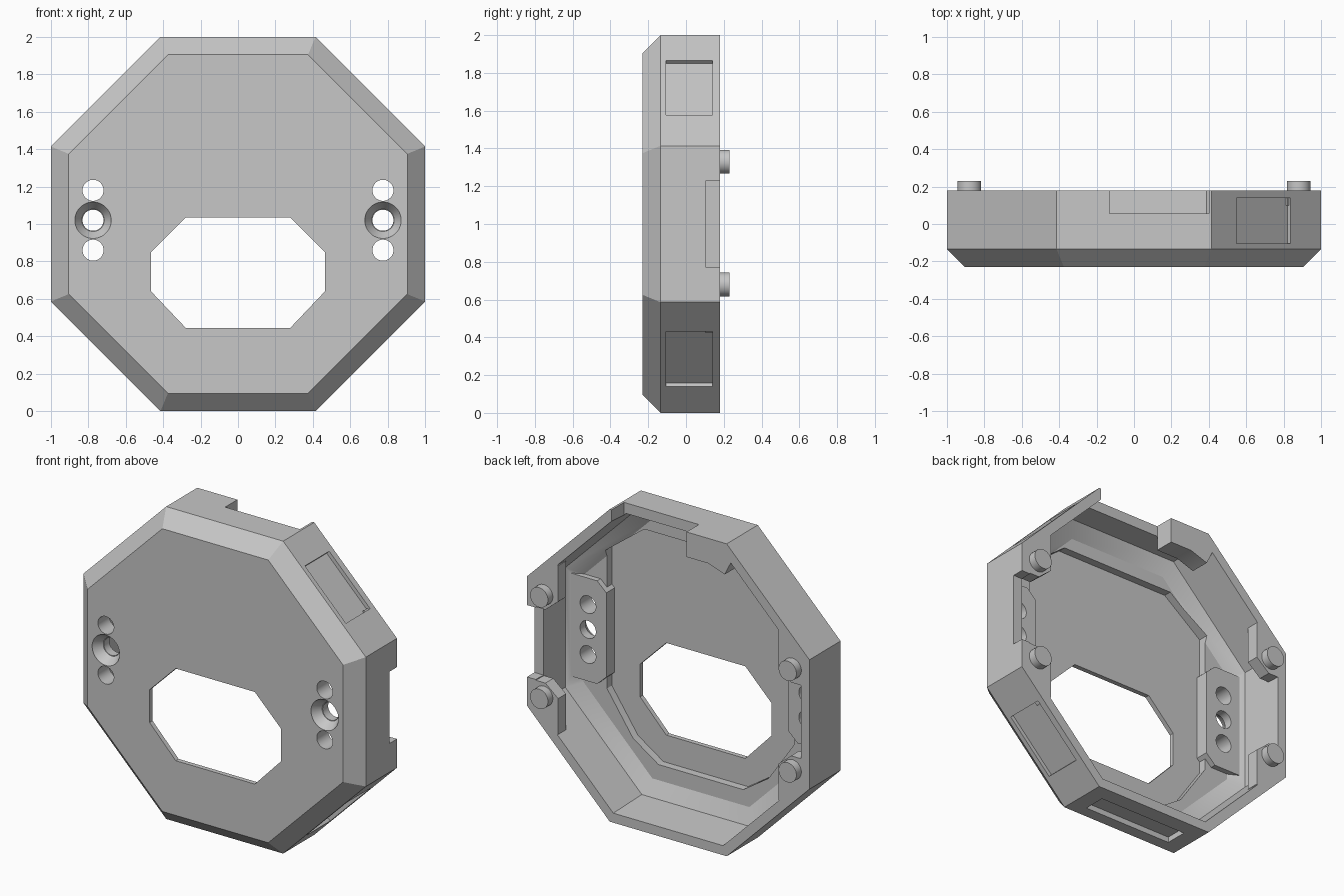
import bpy, bmesh, math
from mathutils import Matrix

if "Cube" in bpy.data.objects:
    bpy.data.objects.remove(bpy.data.objects["Cube"])

grey = bpy.data.materials.new("mid grey")
grey.use_nodes = True
colour = (0.57, 0.57, 0.57, 1)
grey.diffuse_color = colour
grey.node_tree.nodes["Principled BSDF"].inputs["Base Color"].default_value = colour


def add(name, bm):
    bmesh.ops.recalc_face_normals(bm, faces=bm.faces)
    mesh = bpy.data.meshes.new(name)
    bm.to_mesh(mesh)
    bm.free()
    mesh.materials.append(grey)
    ob = bpy.data.objects.new(name, mesh)
    bpy.context.collection.objects.link(ob)
    return ob


def loft(name, sections):
    """Closed solid through (y, outline) sections; outlines are (x, z) points."""
    bm = bmesh.new()
    rings = [[bm.verts.new((x, y, z)) for x, z in pts] for y, pts in sections]
    n = len(rings[0])
    for a, b in zip(rings, rings[1:]):
        for i in range(n):
            j = (i + 1) % n
            bm.faces.new((a[i], a[j], b[j], b[i]))
    bm.faces.new(rings[0])
    bm.faces.new(rings[-1])
    return add(name, bm)


def ngon(apothem, sides=8, cx=0, cz=1):
    r = apothem / math.cos(math.pi / sides)
    angles = [(i + 0.5) * math.tau / sides for i in range(sides)]
    return [(cx + r * math.cos(a), cz + r * math.sin(a)) for a in angles]


def mirrored(pts):
    """Right half outline, top to bottom, completed across x = 0."""
    return pts + [(-x, z) for x, z in reversed(pts)]


def edge_box(name, degrees, radial, along, depth):
    """Box placed against one side of the octagon."""
    bm = bmesh.new()
    bmesh.ops.create_cube(bm, size=1)
    ranges = (radial, depth, along)
    for v in bm.verts:
        v.co = [r[0] + (c + 0.5) * (r[1] - r[0]) for c, r in zip(v.co, ranges)]
    turn = Matrix.Rotation(math.radians(-degrees), 4, 'Y')
    bm.transform(Matrix.Translation((0, 0, 1)) @ turn)
    return add(name, bm)


def boolean(target, tool, operation='DIFFERENCE'):
    tool.hide_render = True
    mod = target.modifiers.new("cut", 'BOOLEAN')
    mod.object = tool
    mod.operation = operation
    mod.solver = 'EXACT'
    bpy.context.view_layer.objects.active = target
    bpy.ops.object.modifier_apply(modifier=mod.name)
    bpy.data.objects.remove(tool)


# Octagonal housing with a chamfered front, open at the back, with a stepped floor
body = loft("octagonal_housing", [(-0.23, ngon(0.905)), (-0.135, ngon(1)), (0.18, ngon(1))])
boolean(body, loft("cavity", [(-0.15, ngon(0.83)), (-0.10, ngon(0.925)), (0.2, ngon(0.94))]))
floor = mirrored([(0.40, 1.75), (0.665, 1.55), (0.665, 0.66), (0.48, 0.39), (0.30, 0.27)])
boolean(body, loft("floor_recess", [(-0.2, floor), (0, floor)]))

# Shallow rectangular pockets in the outer walls
for degrees, shift in ((45, 0.02), (-45, -0.01), (180, 0)):
    boolean(body, edge_box("pocket", degrees, (0.975, 1.1),
                           (shift - 0.205, shift + 0.205), (-0.105, 0.14)))
boolean(body, edge_box("bottom_pocket", -90, (0.965, 1.1), (-0.31, 0.31), (-0.06, 0.08)))

# Notches in the back rim: top, left side and one upper diagonal
boolean(body, edge_box("top_notch", 90, (0.8, 1.1), (-0.40, 0.13), (0.055, 0.3)))
boolean(body, edge_box("side_notch", 0, (0.8, 1.1), (-0.23, 0.23), (0.105, 0.3)))
boolean(body, edge_box("diagonal_notch", 135, (0.9, 1.1), (-0.28, 0.28), (0.12, 0.3)))

# Window through the front
window = mirrored([(0.28, 1.035), (0.465, 0.85), (0.465, 0.64), (0.28, 0.445)])
boolean(body, loft("window", [(-0.3, window), (0, window)]))

# Screw blocks on the floor at both sides
block = [(0.92, 1.35), (0.71, 1.35), (0.645, 1.29), (0.645, 0.75), (0.71, 0.69), (0.92, 0.69)]
for s in (1, -1):
    pts = [(s * x, z) for x, z in block]
    boolean(body, loft("screw_block", [(-0.21, pts), (-0.115, pts)]), 'UNION')

# Three screw holes per side, the middle one countersunk
for s in (1, -1):
    x = s * 0.775
    for z in (1.18, 1.02, 0.86):
        hole = ngon(0.056, 32, x, z)
        boolean(body, loft("screw_hole", [(-0.3, hole), (0, hole)]))
    wide, narrow = ngon(0.097, 32, x, 1.02), ngon(0.06, 32, x, 1.02)
    boolean(body, loft("countersink", [(-0.24, wide), (-0.225, wide), (-0.17, narrow)]))

# Peg tabs in the corners of the rim
tab = [(0.99, 0.235), (0.87, 0.235), (0.78, 0.31), (0.78, 0.54), (0.82, 0.575), (0.99, 0.405)]
for s in (1, -1):
    for t in (1, -1):
        pts = [(s * x, 1 + t * z) for x, z in tab]
        boolean(body, loft("peg_tab", [(0.10, pts), (0.18, pts)]), 'UNION')

# Thick lip beside the top notch
lip = [(-0.13, 1.99), (-0.41, 1.99), (-0.46, 1.92), (-0.40, 1.80), (-0.28, 1.84), (-0.13, 1.84)]
boolean(body, loft("top_lip", [(0.055, lip), (0.18, lip)]), 'UNION')

# Locating pegs on the back tabs
parts = [body]
for s, side in ((1, "left"), (-1, "right")):
    for z, level in ((1.33, "upper"), (0.68, "lower")):
        outline = ngon(0.063, 32, s * 0.88, z)
        parts.append(loft(f"{level}_{side}_peg", [(0.15, outline), (0.23, outline)]))

bpy.ops.object.select_all(action='DESELECT')
for ob in parts:
    ob.select_set(True)
bpy.context.view_layer.objects.active = body
bpy.ops.object.shade_smooth_by_angle(angle=math.radians(25))
